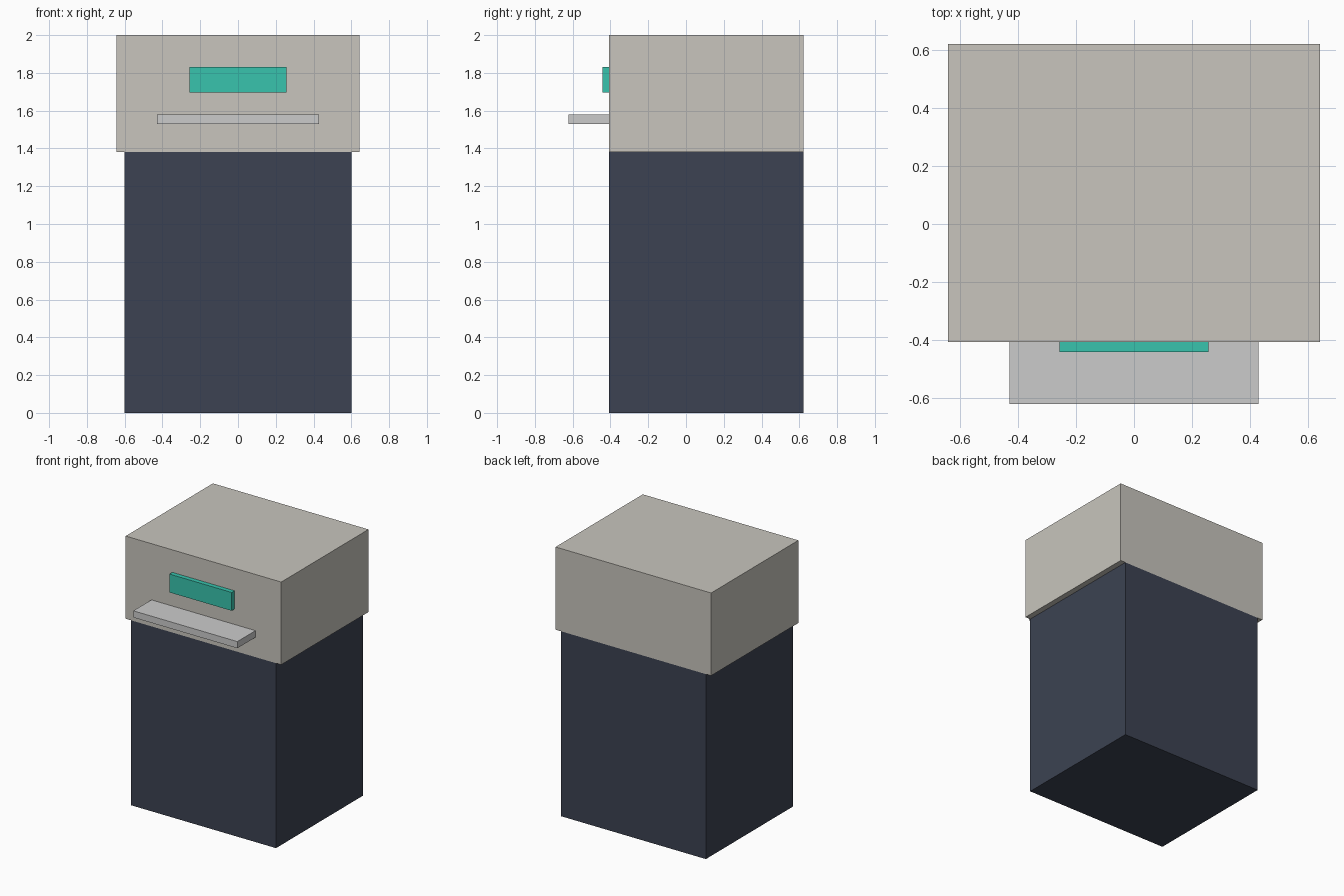
import bpy

if "Cube" in bpy.data.objects:
    bpy.data.objects.remove(bpy.data.objects["Cube"])


def material(name, rgb):
    mat = bpy.data.materials.new(name)
    mat.diffuse_color = (*rgb, 1)
    mat.use_nodes = True
    mat.node_tree.nodes["Principled BSDF"].inputs["Base Color"].default_value = mat.diffuse_color
    return mat


def box(name, half_width, y, z, mat=None):
    """Box centred on x, spanning the given y and z ranges."""
    bpy.ops.mesh.primitive_cube_add(
        size=1, location=(0, (y[0] + y[1]) / 2, (z[0] + z[1]) / 2))
    obj = bpy.context.object
    obj.name = name
    obj.scale = (2 * half_width, y[1] - y[0], z[1] - z[0])
    bpy.ops.object.transform_apply(location=False, rotation=False, scale=True)
    if mat:
        obj.data.materials.append(mat)
    return obj


dark = material("dark_blue", (0.045, 0.055, 0.085))
beige = material("warm_beige", (0.58, 0.56, 0.51))
teal = material("teal", (0.04, 0.55, 0.42))

FRONT, BACK = -0.408, 0.622

# Cabinet and the wider head on top
box("cabinet", 0.60, (FRONT, BACK), (0, 1.382), dark)
box("head", 0.643, (FRONT, BACK), (1.382, 2.0), beige)

# Screen and output shelf on the front
box("screen", 0.257, (-0.442, FRONT), (1.695, 1.832), teal)
box("shelf", 0.43, (-0.622, FRONT), (1.53, 1.58))
